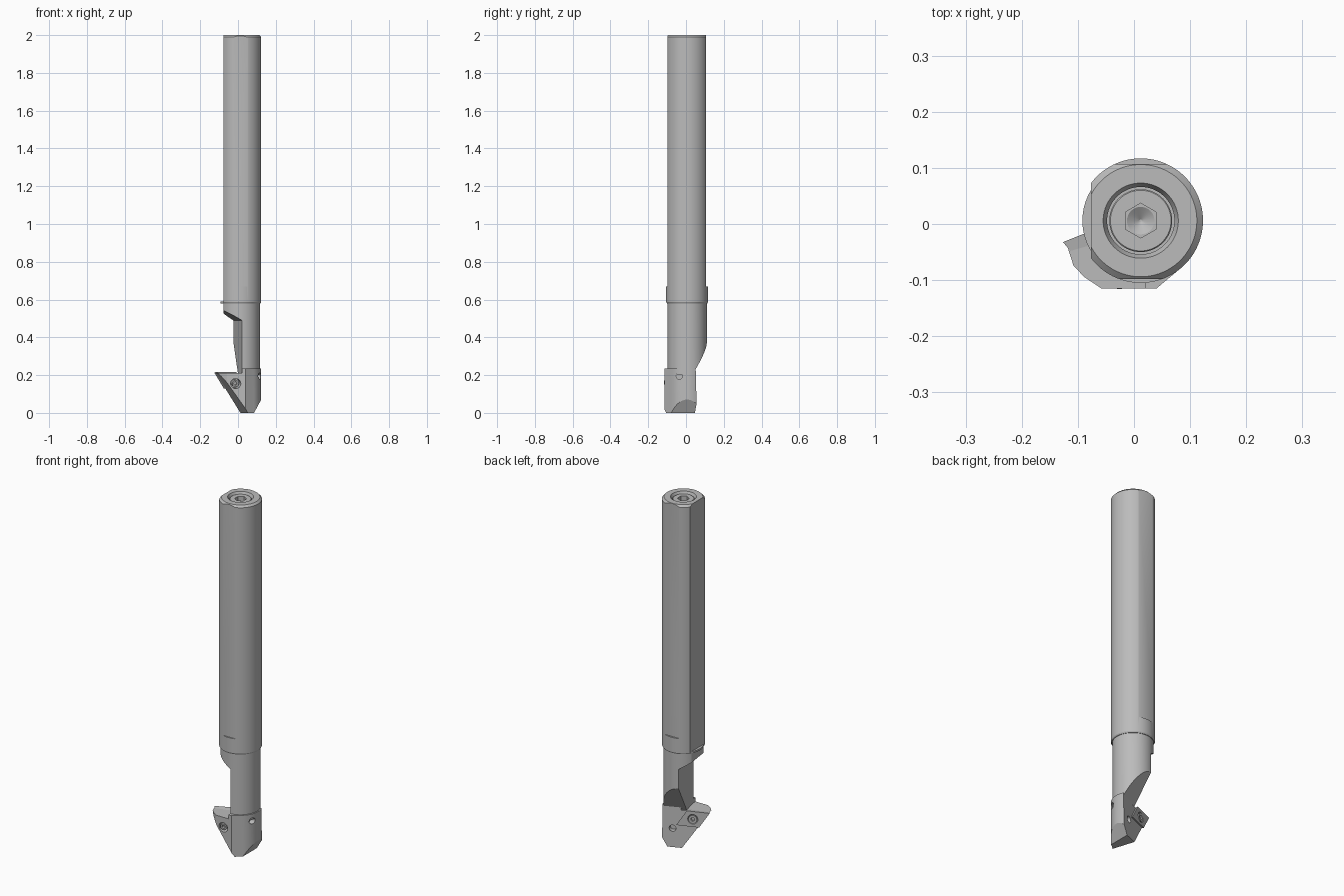
import bpy, bmesh, math
from mathutils import Vector, Matrix

if "Cube" in bpy.data.objects:
    bpy.data.objects.remove(bpy.data.objects["Cube"], do_unlink=True)

CX, CY = 0.012, 0.006                      # axis of the bar
RAKE = Vector((-0.4, 1, 0)).normalized()   # normal of the insert seat

steel = bpy.data.materials.new("steel grey")
steel.use_nodes = True
steel.diffuse_color = (0.5, 0.5, 0.5, 1)
steel.node_tree.nodes["Principled BSDF"].inputs["Base Color"].default_value = (0.5, 0.5, 0.5, 1)


def to_object(name, bm):
    bmesh.ops.recalc_face_normals(bm, faces=bm.faces)
    mesh = bpy.data.meshes.new(name)
    bm.to_mesh(mesh)
    bm.free()
    mesh.materials.append(steel)
    obj = bpy.data.objects.new(name, mesh)
    bpy.context.collection.objects.link(obj)
    return obj


def prism(points, vec):
    """Extrude a closed 3D outline along a vector."""
    bm = bmesh.new()
    face = bm.faces.new([bm.verts.new(p) for p in points])
    new = bmesh.ops.extrude_face_region(bm, geom=[face])["geom"]
    bmesh.ops.translate(bm, vec=vec, verts=[v for v in new if isinstance(v, bmesh.types.BMVert)])
    return bm


def lathe(profile, steps=96):
    """Revolve an (r, z) profile around the bar axis."""
    bm = bmesh.new()
    vs = [bm.verts.new((CX + r, CY, z)) for r, z in profile]
    es = [bm.edges.new(pair) for pair in zip(vs, vs[1:])]
    bmesh.ops.spin(bm, geom=vs + es, cent=(CX, CY, 0), axis=(0, 0, 1),
                   angle=math.tau, steps=steps, use_duplicate=False)
    bmesh.ops.remove_doubles(bm, verts=bm.verts, dist=1e-5)
    return bm


def slice_off(bm, co, normal):
    """Remove what lies beyond a plane and close the cut."""
    res = bmesh.ops.bisect_plane(bm, geom=bm.verts[:] + bm.edges[:] + bm.faces[:], dist=1e-6,
                                 plane_co=co, plane_no=normal, clear_outer=True)
    edges = [e for e in res["geom_cut"] if isinstance(e, bmesh.types.BMEdge)]
    bmesh.ops.edgeloop_fill(bm, edges=edges)


def box(lo, hi):
    x0, y0, z0 = lo
    x1, y1, z1 = hi
    return prism([(x0, y0, z0), (x1, y0, z0), (x1, y1, z0), (x0, y1, z0)], (0, 0, z1 - z0))


def rod(start, end, r1, r2=None, sides=32):
    """Cylinder or cone between two points."""
    a, b = Vector(start), Vector(end)
    turn = (b - a).to_track_quat('Z', 'Y').to_matrix().to_4x4()
    bm = bmesh.new()
    bmesh.ops.create_cone(bm, cap_ends=True, segments=sides, radius1=r1,
                          radius2=r1 if r2 is None else r2, depth=(b - a).length,
                          matrix=Matrix.Translation((a + b) / 2) @ turn)
    return bm


def cut(obj, *cutters):
    for bm in cutters:
        tool = to_object("cutter", bm)
        tool.hide_render = True
        mod = obj.modifiers.new("cut", 'BOOLEAN')
        mod.operation, mod.solver, mod.object = 'DIFFERENCE', 'EXACT', tool
        bpy.context.view_layer.objects.active = obj
        bpy.ops.object.modifier_apply(modifier=mod.name)
        bpy.data.objects.remove(tool, do_unlink=True)


def smooth(*objs):
    bpy.ops.object.select_all(action='DESELECT')
    for o in objs:
        o.select_set(True)
    bpy.context.view_layer.objects.active = objs[0]
    bpy.ops.object.shade_smooth_by_angle(angle=math.radians(25))


# Shank: round bar with chamfers, end bore and clamping flats
shank = to_object("shank", lathe([
    (0, 0.58), (0.107, 0.58), (0.111, 0.587), (0.111, 1.989), (0.1, 2.0), (0.067, 2.0),
    (0.06, 1.985), (0.06, 1.95), (0, 1.95)]))
cut(shank,
    box((-0.3, -0.3, 0.5), (-0.077, 0.3, 2.1)),
    box((-0.3, -0.3, 0.67), (0.3, -0.098, 2.1)),
    box((-0.3, 0.107, 0.67), (0.3, 0.3, 2.1)))

# End plug with a hexagon socket that ends in a cone
plug = to_object("end_plug", lathe([(0, 1.94), (0.056, 1.94), (0.056, 1.988), (0.054, 1.99), (0, 1.99)]))
socket = [(CX + 0.031 * math.sin(i * math.pi / 3), CY + 0.031 * math.cos(i * math.pi / 3), 1.965)
          for i in range(6)]
cut(plug, prism(socket, (0, 0, 0.05)), rod((CX, CY, 1.95), (CX, CY, 1.966), 0.002, 0.026))

# Neck: thinner bar with a ramp at the back and a relief on the insert side
bm = lathe([(0, 0.2), (0.104, 0.2), (0.104, 0.59), (0, 0.59)])
slice_off(bm, (0, 0.015, 0.24), (-0.4, 1, -0.7))
neck = to_object("neck", bm)
edge = Vector((0.02, -0.098, 0))
along = Vector((-0.045, 0.201, 0)).normalized()
out = Vector((-along.y, along.x, 0))
relief = [edge - along * 0.2 + out * d + Vector((0, 0, z))
          for d, z in [(0, 0.1), (0, 0.49), (0.09, 0.545), (0.3, 0.545), (0.3, 0.1)]]
cut(neck, prism(relief, along * 0.6), box((-0.3, -0.3, 0.1), (-0.077, 0.3, 0.58)))

# Head: wide outline cut by the seat plane, the cutting slope and a lower chamfer
outline = [(-0.13, 0.05), (-0.13, -0.05), (-0.112, -0.07), (-0.088, -0.095),
           (-0.058, -0.115), (0.04, -0.115)]
outline += [(CX + 0.111 * math.cos(math.radians(a)), CY + 0.111 * math.sin(math.radians(a)))
            for a in range(-54, 85, 6)]
bm = prism([(x, y, 0) for x, y in outline], (0, 0, 0.235))
tip, low, flank = Vector((-0.125, -0.035, 0.215)), Vector((0.01, 0.019, 0)), Vector((-0.1, -0.08, 0.2))
slope = (low - tip).cross(flank - tip)
slice_off(bm, (0, 0.013, 0), (-0.4, 1, 0.03))
slice_off(bm, tip - slope.normalized() * 0.002, slope)
slice_off(bm, (0.085, 0, 0), (0.065, 0, -0.035))
head = to_object("head", bm)
screw_back, screw_front = Vector((-0.042, -0.002, 0.17)), Vector((-0.012, -0.115, 0.155))
axis = (screw_front - screw_back).normalized()
side_hole = Vector((0.12, -0.035, 0.195))
coolant = Vector((0.06, 0.037, 0.106))
cut(head,
    box((-0.3, -0.3, 0.212), (0.02, 0.3, 0.3)),
    rod(screw_front + axis * 0.02, screw_front - axis * 0.03, 0.026),
    rod(side_hole + Vector((0.03, 0, 0)), side_hole - Vector((0.03, 0, 0)), 0.017),
    rod(coolant + RAKE * 0.03, coolant - RAKE * 0.03, 0.018))

# Cutting insert: rhombic plate on the seat, tapering below its rake face
bm = bmesh.new()
rings = []
for depth, scale in [(0.004, 1.0), (-0.035, 0.86)]:
    ring = []
    for x, z in [(-0.125, 0.215), (-0.073, 0.128), (0.04, 0.13), (-0.012, 0.217)]:
        x, z = -0.042 + (x + 0.042) * scale, 0.172 + (z - 0.172) * scale
        ring.append(bm.verts.new(Vector((x, 0.014 + 0.4 * x, z)) + RAKE * depth))
    rings.append(ring)
bm.faces.new(rings[0])
bm.faces.new(rings[1])
for i in range(4):
    j = (i + 1) % 4
    bm.faces.new((rings[0][i], rings[0][j], rings[1][j], rings[1][i]))
insert = to_object("cutting_insert", bm)
seat = Vector((-0.042, 0.014 - 0.0168, 0.172))
cut(insert, rod(seat - RAKE * 0.012, seat + RAKE * 0.012, 0.02, 0.031))

# Screw head in the insert and screw end in the front hole, both with a hexagon recess
screw_head = to_object("screw_head", rod(seat - RAKE * 0.02, seat + RAKE * 0.006, 0.018, 0.023))
cut(screw_head, rod(seat - RAKE * 0.006, seat + RAKE * 0.02, 0.011, sides=6))
screw_end = to_object("screw_end", rod(screw_front - axis * 0.04, screw_front - axis * 0.004, 0.018))
cut(screw_end, rod(screw_front - axis * 0.02, screw_front + axis * 0.01, 0.01, sides=6))

smooth(shank, plug, neck, head, screw_head, screw_end)
